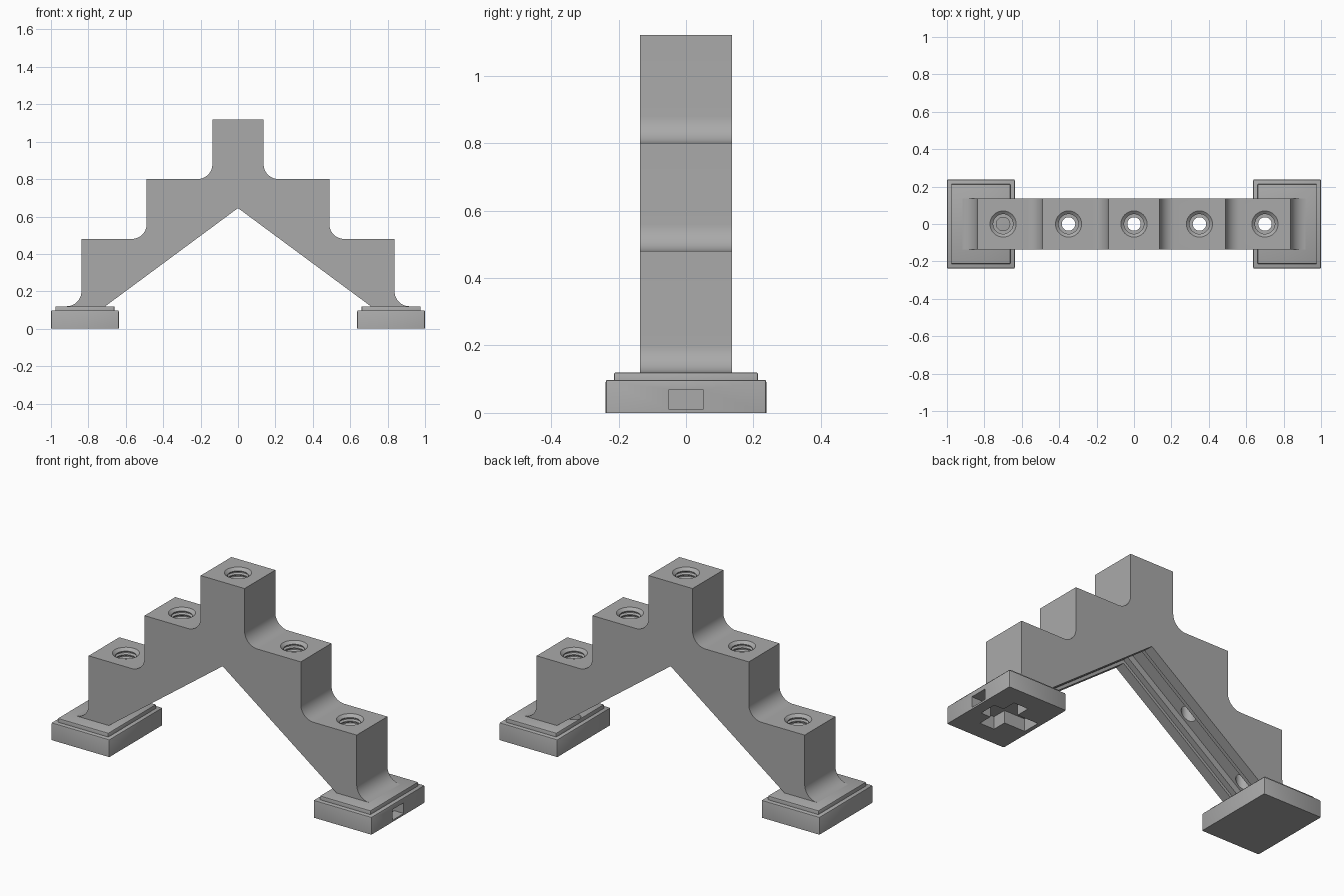
import bpy, bmesh, math
from mathutils import Vector

if "Cube" in bpy.data.objects:
    bpy.data.objects.remove(bpy.data.objects["Cube"], do_unlink=True)

grey = bpy.data.materials.new("plain grey")
grey.use_nodes = True
grey.diffuse_color = (0.4, 0.4, 0.4, 1)
grey.node_tree.nodes["Principled BSDF"].inputs["Base Color"].default_value = (0.4, 0.4, 0.4, 1)

HALF = 0.137          # half thickness of the stepped arch
FILLET = 0.08
APEX, TOE, FLOOR = 0.645, 0.71, 0.12
SLOPE = (APEX - FLOOR) / TOE


def finish(bm, name):
    bmesh.ops.recalc_face_normals(bm, faces=bm.faces)
    mesh = bpy.data.meshes.new(name)
    bm.to_mesh(mesh)
    bm.free()
    mesh.materials.append(grey)
    obj = bpy.data.objects.new(name, mesh)
    bpy.context.collection.objects.link(obj)
    return obj


def extrude_profile(name, points, half):
    """Extrude an x-z outline along y."""
    bm = bmesh.new()
    face = bm.faces.new([bm.verts.new((x, -half, z)) for x, z in points])
    moved = bmesh.ops.extrude_face_region(bm, geom=[face])["geom"]
    bmesh.ops.translate(bm, vec=(0, 2 * half, 0),
                        verts=[v for v in moved if isinstance(v, bmesh.types.BMVert)])
    return finish(bm, name)


def box(name, low, high, chamfer=0):
    bm = bmesh.new()
    bmesh.ops.create_cube(bm, size=1)
    low, high = Vector(low), Vector(high)
    for v in bm.verts:
        v.co = (low + high) / 2 + v.co * (high - low)
    if chamfer:
        edges = [e for e in bm.edges if max(v.co.z for v in e.verts) > low.z + 0.001]
        bmesh.ops.bevel(bm, geom=edges, offset=chamfer, segments=2, profile=0.5, affect='EDGES')
    return finish(bm, name)


def lathe(name, profile, x, z, sides=40):
    """Closed solid of revolution from (radius, height) pairs."""
    bm = bmesh.new()
    rings = []
    for r, h in profile:
        rings.append([bm.verts.new((x + r * math.cos(i * math.tau / sides),
                                    r * math.sin(i * math.tau / sides), z + h))
                      for i in range(sides)])
    for a, b in zip(rings, rings[1:]):
        for i in range(sides):
            j = (i + 1) % sides
            bm.faces.new((a[i], a[j], b[j], b[i]))
    bm.faces.new(rings[0])
    bm.faces.new(rings[-1])
    return finish(bm, name)


def cut(target, cutter, keep=False):
    mod = target.modifiers.new("cut", 'BOOLEAN')
    mod.operation, mod.solver, mod.object = 'DIFFERENCE', 'EXACT', cutter
    bpy.context.view_layer.objects.active = target
    bpy.ops.object.modifier_apply(modifier=mod.name)
    if not keep:
        bpy.data.objects.remove(cutter, do_unlink=True)


def smooth(obj):
    bpy.ops.object.select_all(action='DESELECT')
    obj.select_set(True)
    bpy.context.view_layer.objects.active = obj
    bpy.ops.object.shade_smooth_by_angle(angle=math.radians(25))


# Stepped arch: half outline with concave fillets, then mirrored
steps = [(0.137, 1.12, 0.80), (0.488, 0.80, 0.48), (0.837, 0.48, FLOOR)]
half_outline = []
for x, top, bottom in steps:
    half_outline.append((x, top))
    for i in range(13):
        a = math.pi + i / 12 * math.pi / 2
        half_outline.append((x + FILLET * (1 + math.cos(a)), bottom + FILLET * (1 + math.sin(a))))
half_outline.append((TOE, FLOOR))
outline = half_outline + [(0, APEX)] + [(-x, z) for x, z in reversed(half_outline)]
arch = extrude_profile("stepped_arch", outline, HALF)

# Stepped cable channel along the underside
for depth, half in ((0.02, 0.08), (0.065, 0.048)):
    low = FLOOR - 0.02
    reach = (APEX + depth - low) / SLOPE
    chevron = [(0, APEX + depth), (reach, low), (reach - 0.3, low), (0, APEX - 0.15),
               (0.3 - reach, low), (-reach, low)]
    cut(arch, extrude_profile("channel_cutter", chevron, half))

# Threaded sockets with a narrower hole running down into the channel
for x, top in ((0, 1.12), (-0.35, 0.80), (0.35, 0.80), (-0.70, 0.48), (0.70, 0.48)):
    profile = [(0.07, 0.01), (0.07, 0), (0.053, -0.014)]
    for k in range(5):
        z = -0.018 - 0.022 * k
        profile += [(0.053, z), (0.064, z - 0.006), (0.064, z - 0.010), (0.053, z - 0.016)]
    bottom = max(APEX - SLOPE * abs(x), FLOOR) - top - 0.03
    profile += [(0.053, -0.14), (0.036, -0.14), (0.036, bottom)]
    cut(arch, lathe("socket_cutter", profile, x, top))
smooth(arch)

# Feet: a block with a thinner plate on top
for side, sign in (("left", 1), ("right", -1)):
    x0, x1 = sorted((0.637 * sign, 1.0 * sign))
    block = box(side + "_foot_block", (x0, -0.238, 0), (x1, 0.238, 0.098), 0.006)
    plate = box(side + "_foot_plate", (x0 + 0.023, -0.214, 0.094),
                (x1 - 0.023, 0.214, FLOOR), 0.006)
    if sign > 0:
        # Cable pocket open at the bottom, with a slot out through the side
        for low, high in (((0.74, -0.05, 0.01), (1.05, 0.05, 0.07)),
                          ((0.66, -0.05, -0.05), (0.94, 0.05, 0.07)),
                          ((0.79, -0.13, -0.05), (0.88, 0.13, 0.07))):
            cut(block, box("pocket_cutter", low, high))
        hole = lathe("hole_cutter", [(0.036, 0.03), (0.036, 0.2)], 0.70, 0)
        cut(block, hole, keep=True)
        cut(plate, hole)
    smooth(block)
    smooth(plate)
